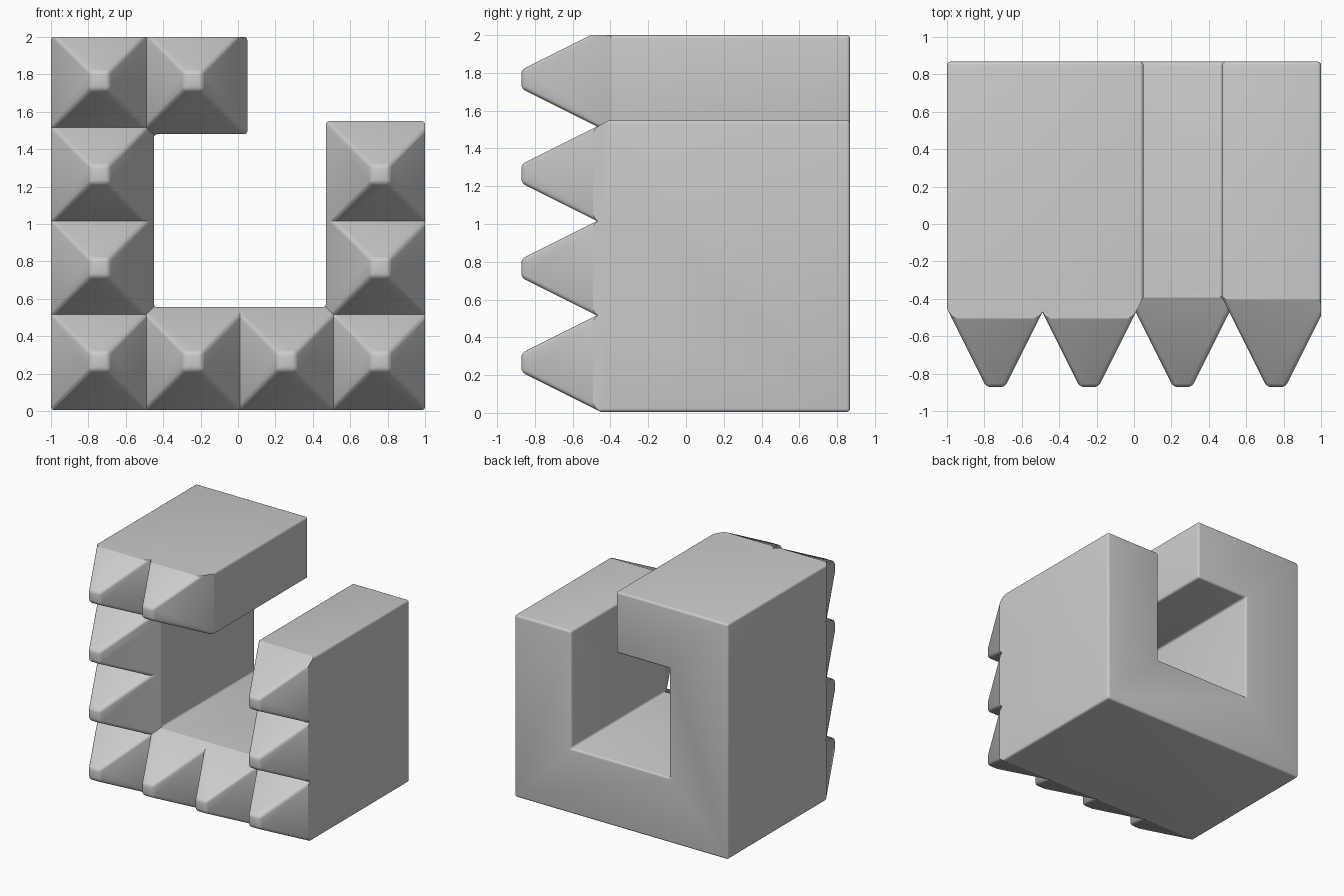
import bpy, bmesh
from mathutils import Vector

if "Cube" in bpy.data.objects:
    bpy.data.objects.remove(bpy.data.objects["Cube"])


def make_object(name, bm):
    bmesh.ops.recalc_face_normals(bm, faces=bm.faces)
    mesh = bpy.data.meshes.new(name)
    bm.to_mesh(mesh)
    bm.free()
    obj = bpy.data.objects.new(name, mesh)
    bpy.context.collection.objects.link(obj)
    return obj


def add_spike(bm, cx, cz):
    """Rounded blunt pyramid pointing to -y; sides slope 2:1."""
    tmp = bmesh.new()
    rings = []
    for y, h in ((-0.872, 0.05), (-0.30, 0.336)):
        rings.append([tmp.verts.new((cx + sx * h, y, cz + sz * h))
                      for sx, sz in ((-1, -1), (1, -1), (1, 1), (-1, 1))])
    tip, base = rings
    tmp.faces.new(tip)
    tmp.faces.new(base)
    for i in range(4):
        j = (i + 1) % 4
        tmp.faces.new((tip[i], tip[j], base[j], base[i]))
    bmesh.ops.recalc_face_normals(tmp, faces=tmp.faces)
    edges = [e for e in tmp.edges if any(v in tip for v in e.verts)]
    bmesh.ops.bevel(tmp, geom=edges, offset=0.022, segments=3,
                    profile=0.5, affect='EDGES')
    mesh = bpy.data.meshes.new("tmp")
    tmp.to_mesh(mesh)
    tmp.free()
    bm.from_mesh(mesh)
    bpy.data.meshes.remove(mesh)


# Hooked bracket body: front outline extruded along y, edges rounded
outline = [(-1, 0.005), (1, 0.005), (1, 1.55), (0.47, 1.55), (0.47, 0.555),
           (-0.45, 0.555), (-0.45, 1.48), (0.05, 1.48), (0.05, 2), (-1, 2)]
bm = bmesh.new()
face = bm.faces.new([bm.verts.new((x, 0.868, z)) for x, z in outline])
ext = bmesh.ops.extrude_face_region(bm, geom=[face])
bmesh.ops.translate(bm, vec=(0, -1.868, 0),
                    verts=[g for g in ext["geom"] if isinstance(g, bmesh.types.BMVert)])
bmesh.ops.recalc_face_normals(bm, faces=bm.faces)
bmesh.ops.bevel(bm, geom=bm.edges[:], offset=0.018, segments=4,
                profile=0.5, affect='EDGES')
body = make_object("spiked_body", bm)

# Spike field: ten spikes on a backing block, used to shape the front
bm = bmesh.new()
cells = [(0, 0), (1, 0), (2, 0), (3, 0), (0, 1), (3, 1), (0, 2), (3, 2), (0, 3), (1, 3)]
for i, k in cells:
    add_spike(bm, -0.74 + 0.5 * i, 0.266 + 0.5 * k)
block = bmesh.ops.create_cube(bm, size=1)["verts"]
bmesh.ops.scale(bm, vec=(2.4, 1.39, 2.4), verts=block)
bmesh.ops.translate(bm, vec=(0, 0.315, 1), verts=block)
field = make_object("spike_field", bm)
field.hide_render = True

# Keep only what lies inside both shapes
mod = body.modifiers.new("spikes", 'BOOLEAN')
mod.operation = 'INTERSECT'
mod.solver = 'EXACT'
mod.use_self = True
mod.object = field
bpy.context.view_layer.objects.active = body
body.select_set(True)
bpy.ops.object.modifier_apply(modifier=mod.name)
bpy.data.objects.remove(field)

bpy.ops.object.shade_smooth_by_angle(angle=0.42)
